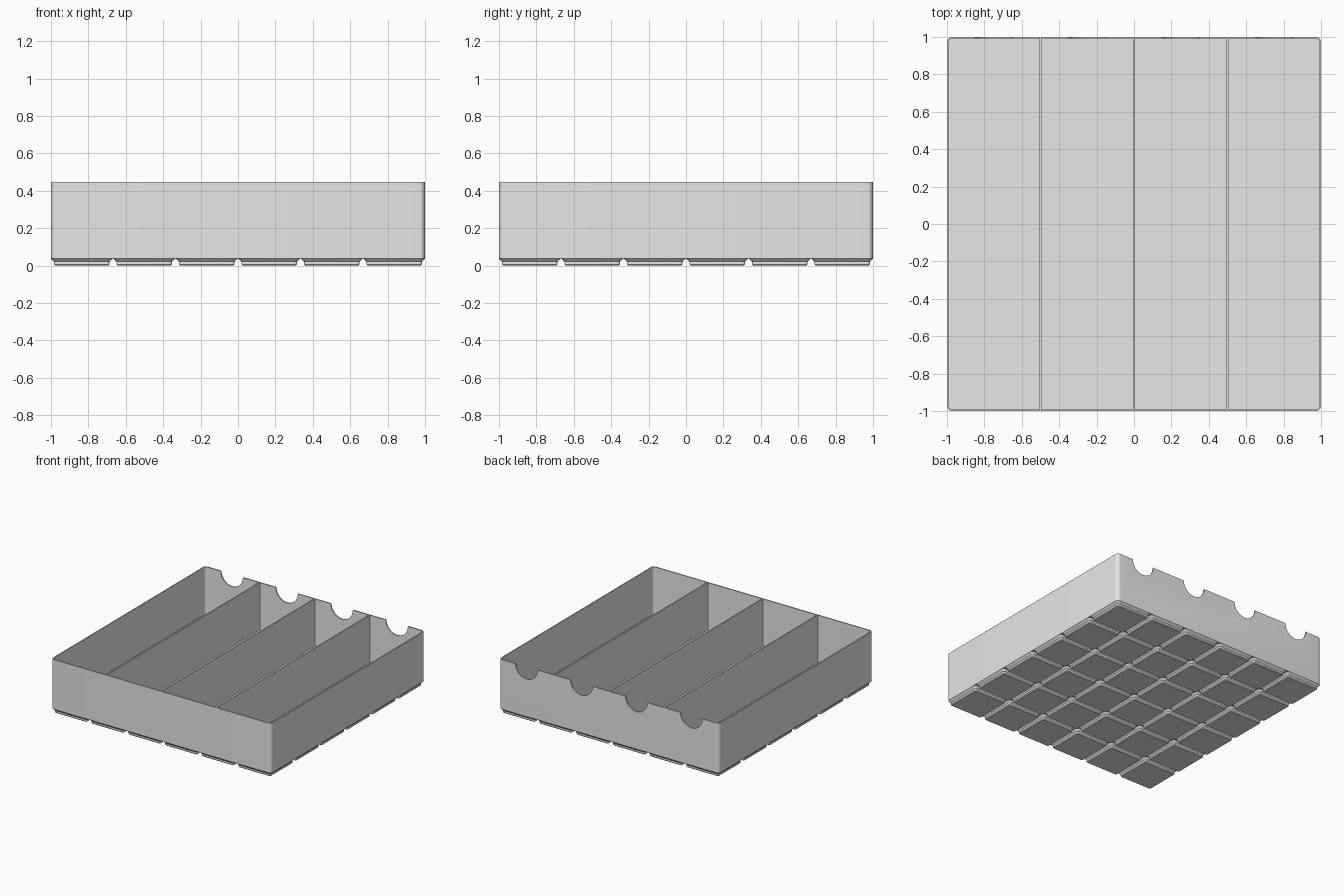
import bpy, bmesh, math
from mathutils import Matrix

cube = bpy.data.objects.get("Cube")
if cube:
    bpy.data.objects.remove(cube, do_unlink=True)

HEIGHT = 0.446     # top rim
BASE = 0.038       # underside of the tray above the feet
FLOOR = 0.056      # inside floor
WALL = 0.0095
CORNER = 0.03
CELLS = 6
PITCH = 0.334

grey = bpy.data.materials.new("light_grey")
grey.use_nodes = True
grey.diffuse_color = (0.8, 0.8, 0.8, 1)
grey.node_tree.nodes["Principled BSDF"].inputs["Base Color"].default_value = (0.8, 0.8, 0.8, 1)


def make_object(name, bm):
    bmesh.ops.recalc_face_normals(bm, faces=bm.faces)
    mesh = bpy.data.meshes.new(name)
    bm.to_mesh(mesh)
    bm.free()
    mesh.materials.append(grey)
    obj = bpy.data.objects.new(name, mesh)
    bpy.context.collection.objects.link(obj)
    return obj


def activate(obj):
    bpy.ops.object.select_all(action='DESELECT')
    obj.select_set(True)
    bpy.context.view_layer.objects.active = obj


def smooth(obj):
    activate(obj)
    bpy.ops.object.shade_smooth_by_angle(angle=math.radians(30))


def rounded_square(bm, half, radius, z, steps):
    ring = []
    for quarter in range(4):
        mid = math.pi / 2 * quarter + math.pi / 4
        cx = math.copysign(half - radius, math.cos(mid))
        cy = math.copysign(half - radius, math.sin(mid))
        for i in range(steps + 1):
            a = math.pi / 2 * (quarter + i / steps)
            ring.append(bm.verts.new((cx + radius * math.cos(a), cy + radius * math.sin(a), z)))
    return ring


def loft(name, sections, steps):
    """Skin rounded squares given as (half width, corner radius, height)."""
    bm = bmesh.new()
    rings = [rounded_square(bm, *s, steps) for s in sections]
    for low, high in zip(rings, rings[1:]):
        for i in range(len(low)):
            j = (i + 1) % len(low)
            bm.faces.new((low[i], low[j], high[j], high[i]))
    bm.faces.new(rings[0][::-1])
    bm.faces.new(rings[-1])
    return make_object(name, bm)


# Open tray: outer wall, rim, inner wall and floor in one skin
tray = loft("tray", [
    (1, CORNER, BASE),
    (1, CORNER, HEIGHT),
    (1 - WALL, CORNER - WALL, HEIGHT),
    (1 - WALL, CORNER - WALL, FLOOR),
], 8)

# Half-round finger notches in the back wall, one per compartment
bm = bmesh.new()
for x in (-0.75, -0.25, 0.25, 0.75):
    place = Matrix.Translation((x, 1, HEIGHT)) @ Matrix.Rotation(math.pi / 2, 4, 'X')
    bmesh.ops.create_cone(bm, cap_ends=True, segments=48, radius1=0.1, radius2=0.1,
                          depth=0.1, matrix=place)
cutter = make_object("notch_cutter", bm)
cutter.hide_render = True
cut = tray.modifiers.new("notches", 'BOOLEAN')
cut.operation = 'DIFFERENCE'
cut.solver = 'EXACT'
cut.object = cutter
activate(tray)
bpy.ops.object.modifier_apply(modifier=cut.name)
bpy.data.objects.remove(cutter, do_unlink=True)
smooth(tray)

# Three full-height dividers
for i, x in enumerate((-0.5, 0, 0.5)):
    bm = bmesh.new()
    bmesh.ops.create_cube(bm, size=1)
    depth = 2 * (1 - WALL) + 0.004
    bmesh.ops.scale(bm, verts=bm.verts, vec=(WALL, depth, HEIGHT - FLOOR + 0.004))
    bmesh.ops.translate(bm, verts=bm.verts, vec=(x, 0, (HEIGHT + FLOOR - 0.004) / 2))
    make_object(f"divider_{i + 1}", bm)

# Stepped feet: chamfer, short straight side, wide chamfer
feet = loft("feet", [
    (0.1415, 0.0065, 0),
    (0.148, 0.013, 0.0065),
    (0.148, 0.013, 0.021),
    (0.165, CORNER, BASE),
], 6)
smooth(feet)
start = -PITCH * (CELLS - 1) / 2
feet.location = (start, start, 0)
for axis, name in enumerate(("row", "column")):
    grid = feet.modifiers.new(name, 'ARRAY')
    grid.count = CELLS
    grid.use_relative_offset = False
    grid.use_constant_offset = True
    offset = [0, 0, 0]
    offset[axis] = PITCH
    grid.constant_offset_displace = offset
